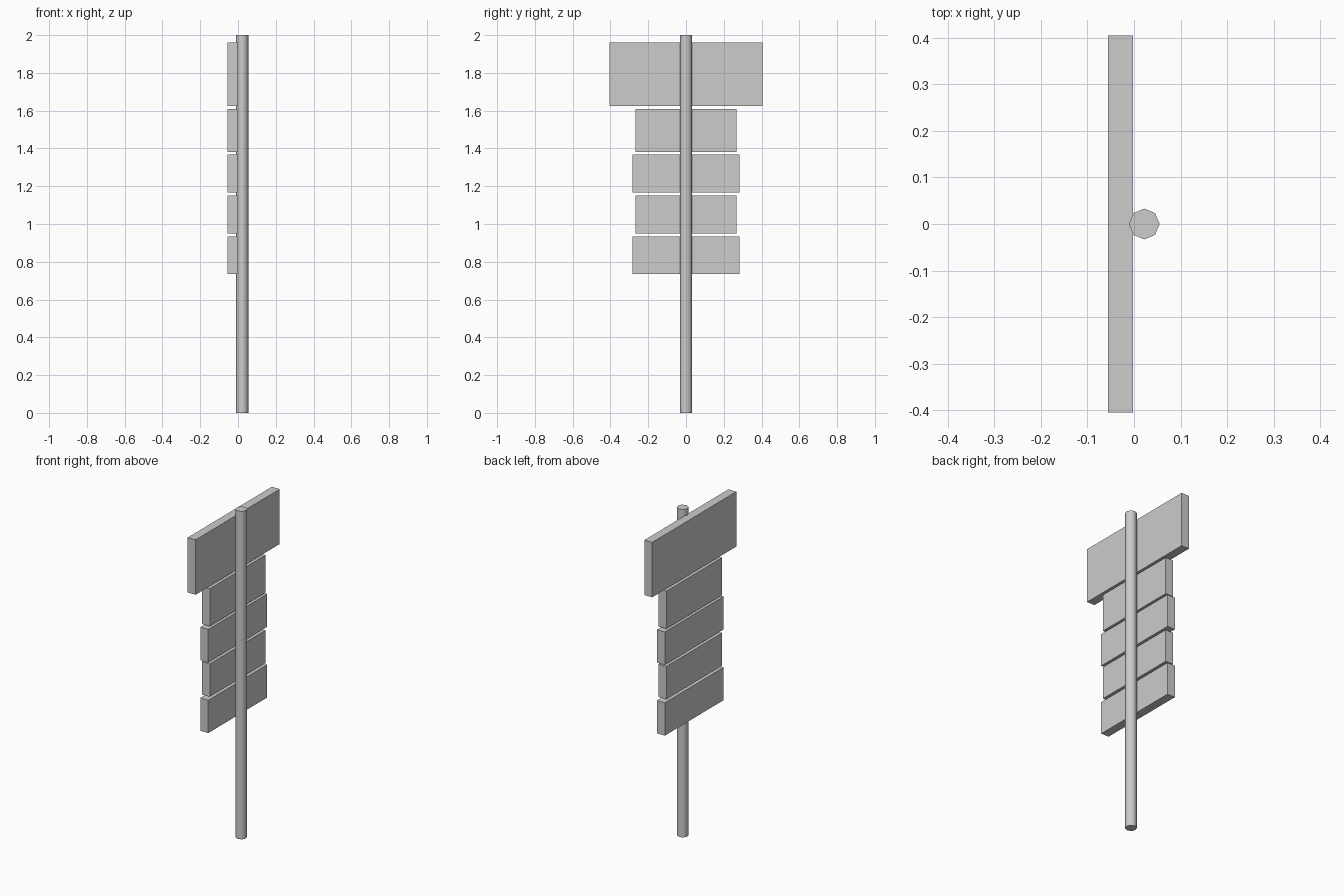
import bpy
import math

cube = bpy.data.objects.get("Cube")
if cube:
    bpy.data.objects.remove(cube, do_unlink=True)

# One plain grey for everything
grey = bpy.data.materials.new("light grey")
grey.use_nodes = True
colour = (0.604, 0.604, 0.604, 1)
grey.diffuse_color = colour
grey.node_tree.nodes["Principled BSDF"].inputs["Base Color"].default_value = colour


def board(name, width, bottom, top):
    """Flat sign board on the -x side of the post."""
    bpy.ops.mesh.primitive_cube_add(size=1, location=(-0.029, 0, (bottom + top) / 2))
    obj = bpy.context.object
    obj.name = name
    obj.scale = (0.053, width, top - bottom)
    bpy.ops.object.transform_apply(location=False, rotation=False, scale=True)
    obj.data.materials.append(grey)


# Post: eight-sided, smooth shaded with sharp end caps
bpy.ops.mesh.primitive_cylinder_add(vertices=8, radius=0.033, depth=2, location=(0.022, 0, 1))
post = bpy.context.object
post.name = "post"
post.data.materials.append(grey)
bpy.ops.object.shade_smooth_by_angle(angle=math.radians(60))

# Boards from top to bottom
board("header_board", 0.81, 1.625, 1.96)
board("upper_board", 0.537, 1.381, 1.61)
board("upper_middle_board", 0.567, 1.166, 1.367)
board("lower_middle_board", 0.537, 0.951, 1.151)
board("lower_board", 0.567, 0.735, 0.935)
